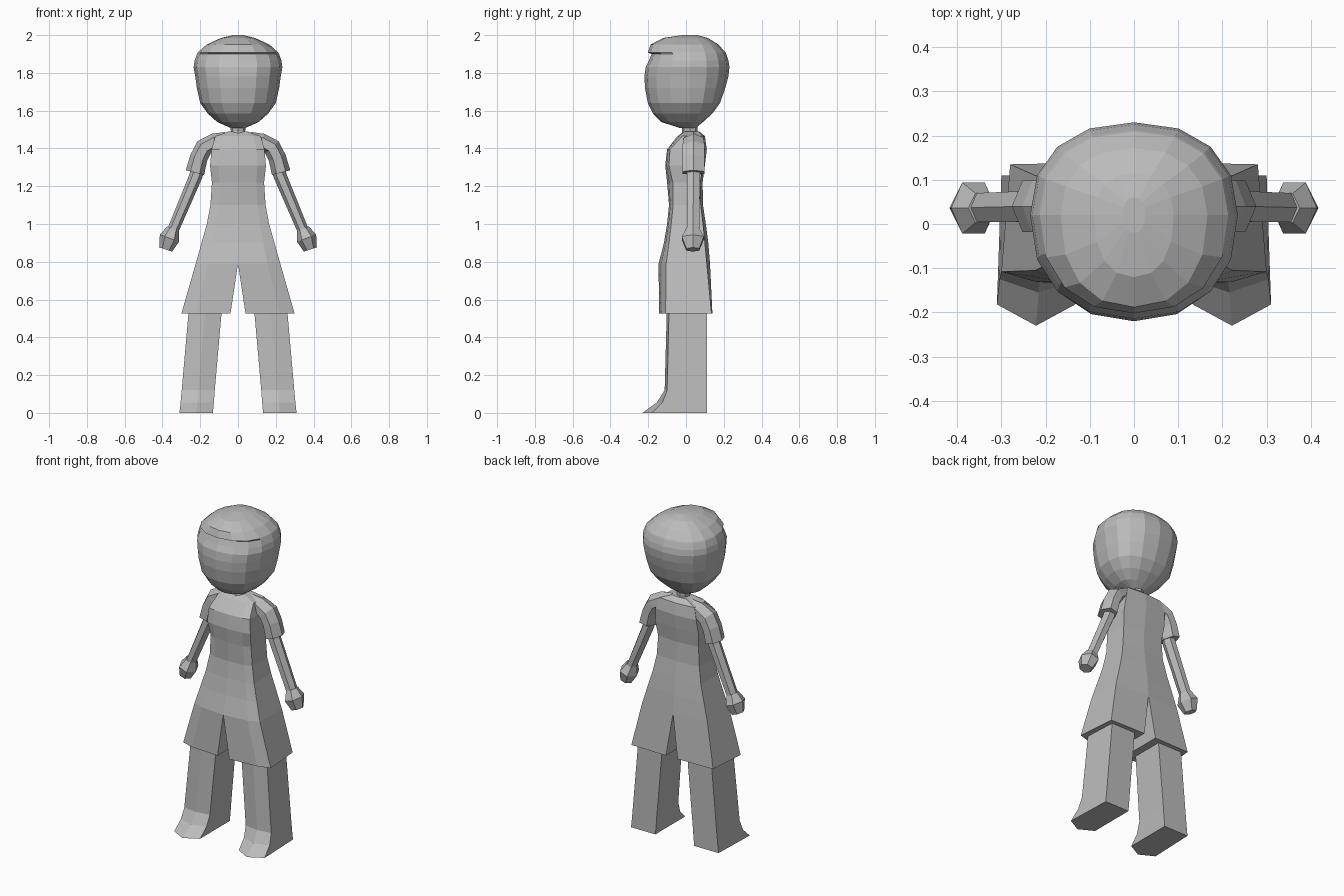
import bpy, bmesh, math
from mathutils import Vector

if "Cube" in bpy.data.objects:
    bpy.data.objects.remove(bpy.data.objects["Cube"])

grey = bpy.data.materials.new("plain grey")
grey.diffuse_color = (0.5, 0.5, 0.5, 1)
grey.use_nodes = True
grey.node_tree.nodes["Principled BSDF"].inputs["Base Color"].default_value = grey.diffuse_color


def loft(name, rings, mirror=True):
    """Skin a list of equal-length point rings, cap both ends, mirror over x."""
    bm = bmesh.new()
    loops = [[bm.verts.new(p) for p in ring] for ring in rings]
    n = len(loops[0])
    for a, b in zip(loops, loops[1:]):
        for i in range(n):
            j = (i + 1) % n
            quad = (a[i], a[j], b[j], b[i])
            # leave the seam open so that both halves join
            if mirror and all(abs(v.co.x) < 1e-5 for v in quad):
                continue
            bm.faces.new(quad)
    bm.faces.new(loops[0][::-1])
    bm.faces.new(loops[-1])
    bmesh.ops.recalc_face_normals(bm, faces=bm.faces)
    # the largest outward test keeps open halves facing out
    mid = sum((v.co for v in bm.verts), Vector()) / len(bm.verts)
    if sum((f.calc_center_median() - mid).dot(f.normal) * f.calc_area() for f in bm.faces) < 0:
        bmesh.ops.reverse_faces(bm, faces=bm.faces)
    me = bpy.data.meshes.new(name)
    bm.to_mesh(me)
    bm.free()
    me.materials.append(grey)
    ob = bpy.data.objects.new(name, me)
    bpy.context.collection.objects.link(ob)
    if mirror:
        mod = ob.modifiers.new("mirror", 'MIRROR')
        mod.use_axis[0] = True
        mod.merge_threshold = 0.0005
    return ob


def oval(z, w, front, back, n=16, power=0.88):
    """Squarish oval ring with separate front and back depths."""
    c = 0.02
    pts = []
    for i in range(n):
        t = 2 * math.pi * i / n
        s, k = math.sin(t), math.cos(t)
        x = math.copysign(abs(k) ** power, k) * w
        d = abs(s) ** power
        pts.append((x, c + d * (back - c) if s > 0 else c - d * (c - front), z))
    return pts


def tube(path, n=6):
    """Rings around a limb path in the xz plane: (x, y, z, in-plane r, y r)."""
    rings = []
    for k, (x, y, z, r, ry) in enumerate(path):
        a, b = path[max(k - 1, 0)], path[min(k + 1, len(path) - 1)]
        d = Vector((b[0] - a[0], 0, b[2] - a[2])).normalized()
        side = Vector((-d.z, 0, d.x))
        rings.append([Vector((x, y, z)) + side * r * math.cos(2 * math.pi * i / n)
                      + Vector((0, ry * math.sin(2 * math.pi * i / n), 0)) for i in range(n)])
    return rings


# Head with a shallow fringe ledge on the brow
head = [(1.507, .035, -.03, .05), (1.54, .11, -.13, .09), (1.585, .16, -.175, .14),
        (1.64, .2, -.202, .18), (1.72, .218, -.217, .208), (1.78, .226, -.22, .224),
        (1.83, .235, -.214, .23), (1.865, .23, -.196, .225), (1.9, .217, -.182, .213),
        (1.908, .213, -.202, .209), (1.95, .166, -.188, .172), (1.985, .09, -.12, .115),
        (2.0, .025, -.02, .06)]
loft("head", [oval(*r) for r in head], mirror=False)

# Neck
loft("neck", [oval(1.46, .05, -.03, .07, 8), oval(1.49, .038, -.02, .06, 8),
              oval(1.54, .042, -.025, .06, 8)], mirror=False)

# Tunic flaring into split shorts: z, inner x, outer x, front mid/side y, back mid/side y
tunic = [(1.49, 0, .05, -.01, 0, .07, .065), (1.465, 0, .12, -.045, -.02, .1, .09),
         (1.395, 0, .14, -.1, -.085, .11, .1), (1.31, 0, .148, -.11, -.09, .1, .09),
         (1.22, 0, .138, -.1, -.07, .088, .075), (1.1, 0, .146, -.09, -.068, .09, .078),
         (1.0, 0, .165, -.1, -.078, .105, .09), (.9, 0, .193, -.117, -.09, .118, .1),
         (.79, 0, .224, -.145, -.105, .127, .11), (.525, .04, .3, -.143, -.108, .14, .135)]
loft("tunic_and_shorts", [
    [(xi, fm, z), ((xi + xo) / 2 + .2 * (xo - xi), (fm * .65 + fs * .35), z), (xo, fs, z),
     (xo - .02 * (z < .6), bs, z), (xi, bm_, z)]
    for z, xi, xo, fm, fs, bm_, bs in tunic])

# Legs and pointed feet: z, inner x, outer x, corner y, ridge y
leg = [(.62, .08, .252, -.085, -.1), (.53, .087, .262, -.09, -.102),
       (.12, .123, .298, -.1, -.113), (.055, .128, .304, -.125, -.155),
       (0, .133, .31, -.182, -.23)]
loft("leg", [[(xi, fs, z), ((xi + xo) / 2, fm, z), (xo, fs, z), (xo - .01, .11, z), (xi, .11, z)]
             for z, xi, xo, fs, fm in leg])

# Short sleeves
loft("sleeve", tube([(.06, .04, 1.448, .04, .045), (.125, .04, 1.435, .045, .06),
                     (.18, .04, 1.405, .048, .067), (.208, .04, 1.35, .047, .067),
                     (.228, .04, 1.272, .05, .067)]))

# Forearms
loft("arm", tube([(.2, .04, 1.33, .036, .04), (.225, .04, 1.25, .035, .04),
                  (.345, .037, .965, .03, .038)]))

# Blocky fists
loft("hand", tube([(.343, .036, .975, .034, .038), (.363, .036, .925, .054, .067),
                   (.383, .036, .865, .036, .04)], 6))
